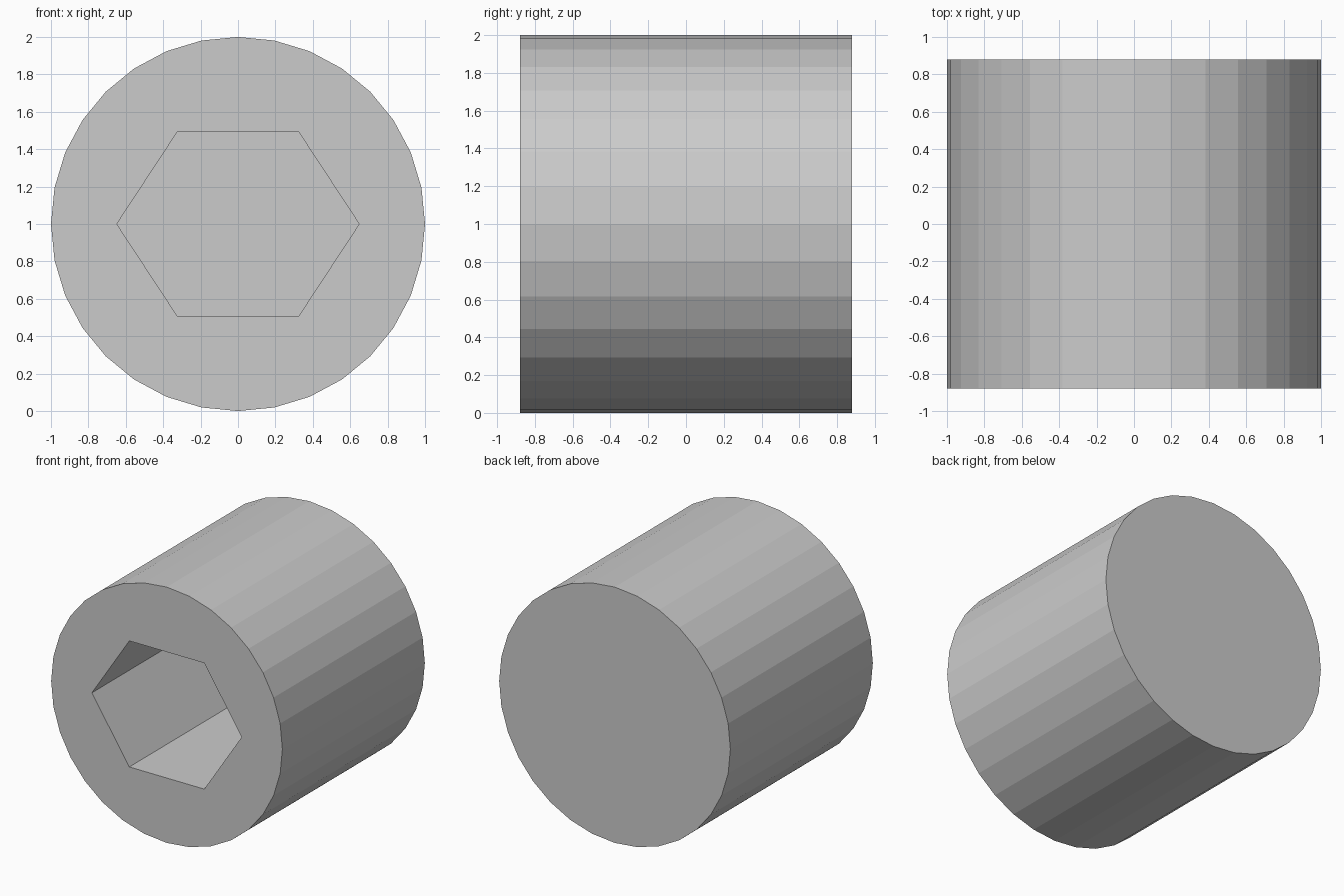
import bpy, bmesh
from math import cos, sin, tau

cube = bpy.data.objects.get("Cube")
if cube:
    bpy.data.objects.remove(cube, do_unlink=True)

HALF = 0.88            # half of the body length along y
SOCKET_DEPTH = 1.24

# Plain grey finish
grey = bpy.data.materials.new("light grey")
grey.use_nodes = True
grey.diffuse_color = (0.6, 0.6, 0.6, 1)
grey.node_tree.nodes["Principled BSDF"].inputs["Base Color"].default_value = (0.6, 0.6, 0.6, 1)


def ring(bm, sides, rx, rz, y):
    """Polygon of vertices around the y axis, centred at z = 1."""
    return [bm.verts.new((rx * cos(tau * i / sides), y, 1 + rz * sin(tau * i / sides)))
            for i in range(sides)]


def wall(bm, a, b):
    """Quads joining two equal rings."""
    n = len(a)
    for i in range(n):
        j = (i + 1) % n
        bm.faces.new((a[i], a[j], b[j], b[i]))


def edges_of(loop):
    return [e for v in loop for e in v.link_edges if e.other_vert(v) in loop]


bm = bmesh.new()

# Round outer wall and closed back
rim = ring(bm, 32, 1, 1, -HALF)
back = ring(bm, 32, 1, 1, HALF)
wall(bm, rim, back)
bm.faces.new(back)

# Blind hexagonal socket
mouth = ring(bm, 6, 0.648, 0.569, -HALF)
floor = ring(bm, 6, 0.648, 0.569, -HALF + SOCKET_DEPTH)
wall(bm, floor, mouth)
bm.faces.new(floor)

# Flat front face around the socket mouth
front_edges = list(set(edges_of(rim) + edges_of(mouth)))
bmesh.ops.triangle_fill(bm, edges=front_edges, use_beauty=True, normal=(0, -1, 0))
bmesh.ops.recalc_face_normals(bm, faces=bm.faces)

mesh = bpy.data.meshes.new("socket_cylinder")
bm.to_mesh(mesh)
bm.free()
mesh.materials.append(grey)
body = bpy.data.objects.new("socket_cylinder", mesh)
bpy.context.collection.objects.link(body)
